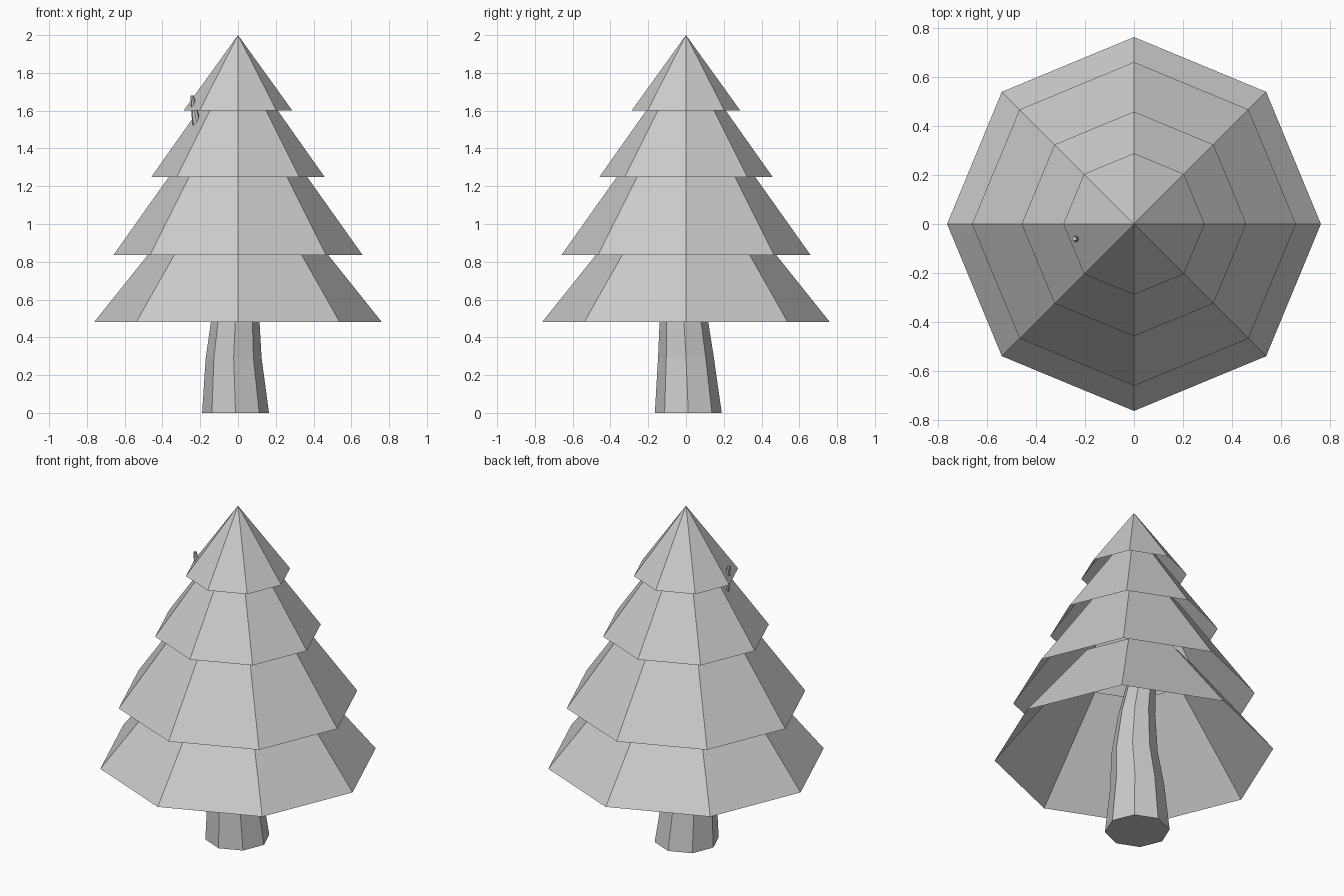
import bpy, bmesh, math

if "Cube" in bpy.data.objects:
    bpy.data.objects.remove(bpy.data.objects["Cube"])


def octagon(bm, cx, cy, z, r):
    return [bm.verts.new((cx + r * math.cos(k * math.pi / 4),
                          cy + r * math.sin(k * math.pi / 4), z)) for k in range(8)]


def loft(name, sections, cap_bottom=False, cap_top=False):
    """Octagonal skin through (x, y, z, radius) sections; radius 0 makes a point."""
    bm = bmesh.new()
    rings = [octagon(bm, *s) for s in sections]
    for a, b in zip(rings, rings[1:]):
        for i in range(8):
            j = (i + 1) % 8
            bm.faces.new((a[i], a[j], b[j], b[i]))
    if cap_bottom:
        bm.faces.new(rings[0][::-1])
    if cap_top:
        bm.faces.new(rings[-1])
    bmesh.ops.remove_doubles(bm, verts=bm.verts, dist=1e-5)
    me = bpy.data.meshes.new(name)
    bm.to_mesh(me)
    bm.free()
    ob = bpy.data.objects.new(name, me)
    bpy.context.collection.objects.link(ob)
    return ob


# Foliage: open skirts that overlap, (bottom z, bottom radius, top z, top radius)
tiers = [(0.48, 0.762, 1.02, 0.33),
         (0.835, 0.66, 1.42, 0.245),
         (1.25, 0.458, 1.74, 0.112),
         (1.60, 0.288, 2.00, 0.0)]
for n, (z0, r0, z1, r1) in enumerate(tiers):
    loft(f"foliage_tier_{n + 1}", [(0, 0, z0, r0), (0, 0, z1, r1)])

# Trunk: tapering and leaning, its thin tip poking out of the upper tiers
path = [(-0.013, 0.012, 0.0), (-0.023, 0.0, 0.29), (-0.014, -0.012, 0.5),
        (-0.035, -0.02, 0.75), (-0.09, -0.035, 1.02), (-0.17, -0.05, 1.32),
        (-0.222, -0.06, 1.55), (-0.243, -0.06, 1.68)]
loft("trunk", [(x, y, z, 0.177 - 0.1 * z) for x, y, z in path], True, True)
